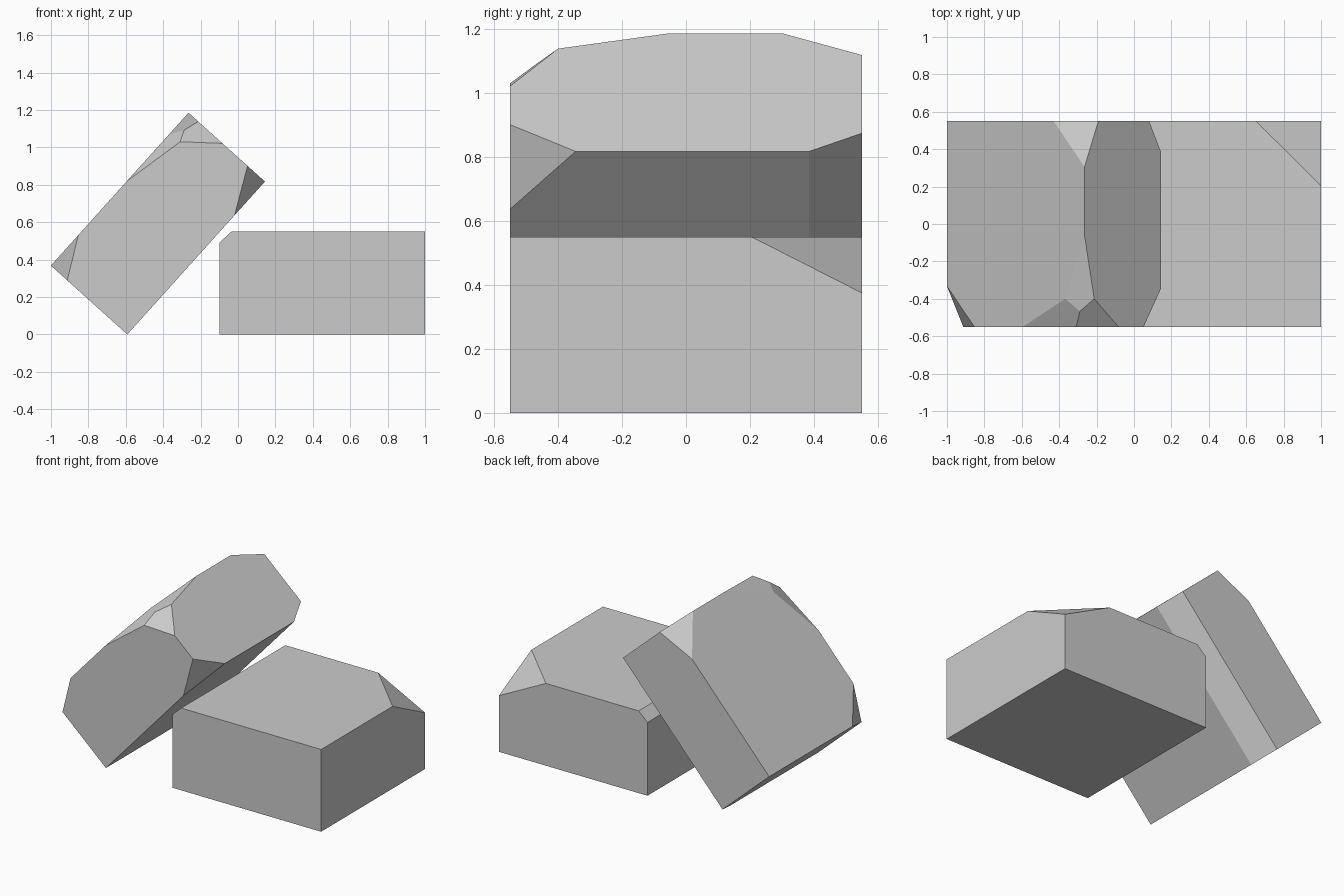
import bpy, bmesh
from math import radians
from mathutils import Vector, Matrix

if "Cube" in bpy.data.objects:
    bpy.data.objects.remove(bpy.data.objects["Cube"])

L, D, H = 1.1, 1.1, 0.55   # shared block size


def chipped_block(name, cuts, location, tilt=0.0):
    """Box with origin on its lower left edge, chipped by planes given as three points."""
    bm = bmesh.new()
    bmesh.ops.create_cube(bm, size=1, matrix=Matrix.Translation((L / 2, 0, H / 2))
                          @ Matrix.Diagonal((L, D, H, 1)))
    centre = Vector((L / 2, 0, H / 2))
    for pts in cuts:
        p, q, r = map(Vector, pts)
        n = (q - p).cross(r - p).normalized()
        if n.dot(centre - p) > 0:      # normal points away from the body
            n = -n
        bmesh.ops.bisect_plane(bm, geom=bm.verts[:] + bm.edges[:] + bm.faces[:],
                               dist=1e-5, plane_co=p, plane_no=n, clear_outer=True)
        rim = [e for e in bm.edges if e.is_boundary]
        if rim:
            bmesh.ops.holes_fill(bm, edges=rim, sides=0)
    bmesh.ops.recalc_face_normals(bm, faces=bm.faces[:])
    mesh = bpy.data.meshes.new(name)
    bm.to_mesh(mesh)
    bm.free()
    ob = bpy.data.objects.new(name, mesh)
    ob.location = location
    ob.rotation_euler = (0, -radians(tilt), 0)
    bpy.context.collection.objects.link(ob)
    return ob


Y = D / 2

# Block lying flat on the ground
chipped_block("flat_block", [
    [(0.752, Y, H), (L, 0.205, H), (L, Y, 0.375)],        # back right corner
    [(0, -Y, 0.49), (0, Y, 0.49), (0.065, Y, H)],         # upper left edge
], (-0.1, 0, 0))

# Block standing tilted on its lower edge
chipped_block("tilted_block", [
    [(0.22, -Y, H), (0, -Y, 0.432), (0, -0.33, H)],       # lower front corner
    [(L, -Y, 0.125), (0.857, -Y, 0), (L, -0.345, 0)],     # right front corner
    [(0, 0.385, 0), (L, 0.385, 0), (0, Y, 0.085)],        # underside back edge
    [(L, 0.305, H), (L, Y, 0.45), (0.853, Y, H)],         # top back corner
    [(L, -0.06, H), (0.946, -0.4, H), (L, -0.4, 0.48)],   # top front corner, three chips
    [(0.607, -Y, H), (0.946, -0.4, H), (0.955, -Y, 0.479)],
    [(0.955, -Y, 0.479), (L, -0.4, 0.48), (L, -Y, 0.305)],
], (-0.592, 0, 0), tilt=48)
